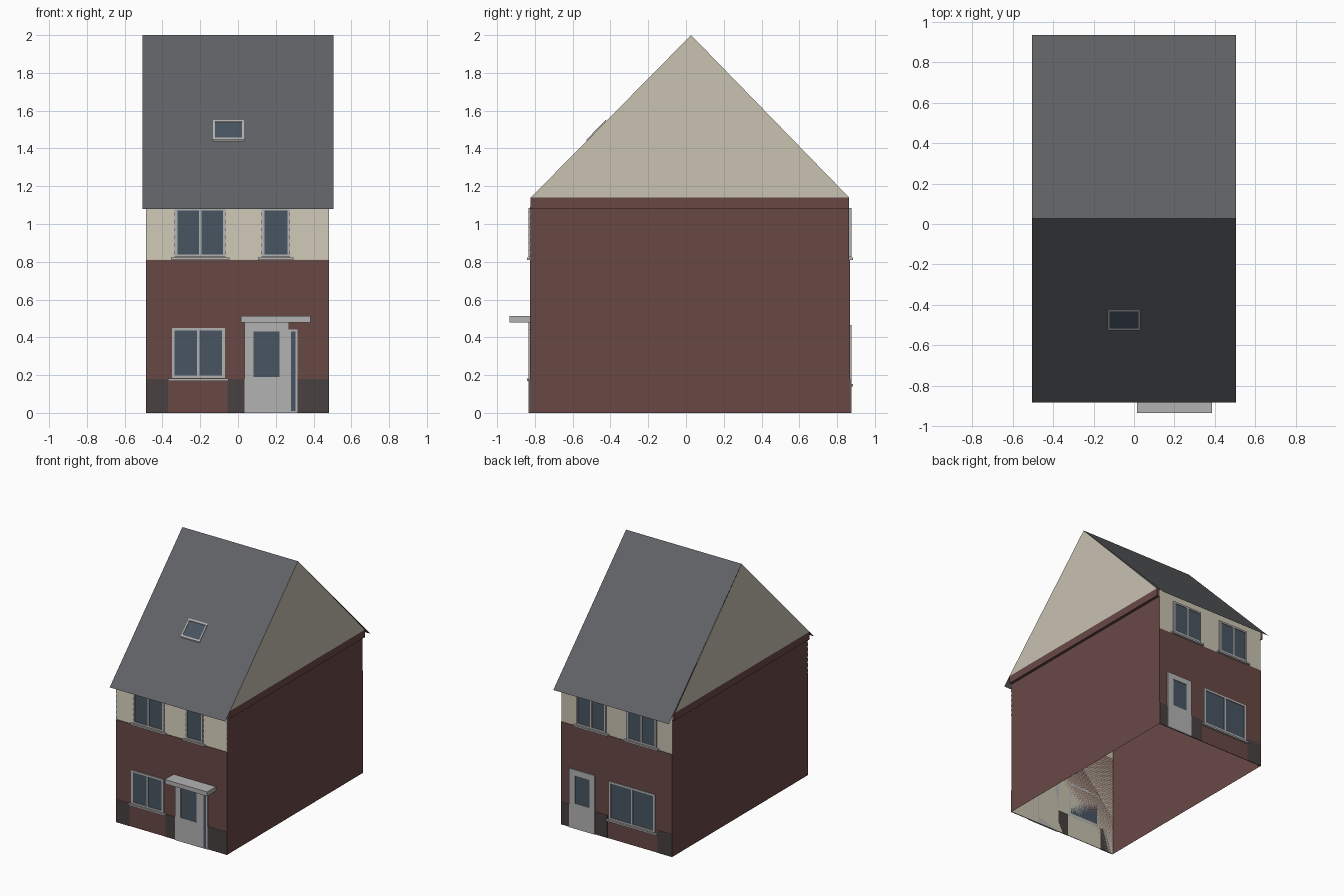
import bpy

if "Cube" in bpy.data.objects:
    bpy.data.objects.remove(bpy.data.objects["Cube"])


def material(name, rgb):
    m = bpy.data.materials.new(name)
    m.diffuse_color = (*rgb, 1)
    m.use_nodes = True
    m.node_tree.nodes["Principled BSDF"].inputs["Base Color"].default_value = m.diffuse_color
    return m


BRICK = material("brick", (0.14, 0.065, 0.06))
CREAM = material("cream", (0.58, 0.54, 0.44))
TILE = material("roof_tile", (0.12, 0.122, 0.13))
GLASS = material("glass", (0.065, 0.09, 0.12))
TRIM = material("trim", (0.45, 0.45, 0.45))
PLINTH = material("plinth", (0.065, 0.052, 0.052))

XL, XR = -0.487, 0.483            # side walls
ROOF_X = 0.505                    # verge
YF, YB = -0.822, 0.864            # inner front and back sheets
RIDGE_Y, RIDGE_Z, EAVE_Z = 0.027, 2.0, 1.08
SLOPE = (RIDGE_Z - EAVE_Z) / 0.908
BRICK_TOP = 0.81


def mesh(name, verts, faces, mat):
    me = bpy.data.meshes.new(name)
    me.from_pydata(verts, [], faces)
    me.materials.append(mat)
    ob = bpy.data.objects.new(name, me)
    bpy.context.collection.objects.link(ob)
    return ob


def prism(name, profile, x0, x1, mat):
    """Extrude a closed (y, z) profile along x."""
    n = len(profile)
    verts = [(x, y, z) for x in (x0, x1) for y, z in profile]
    faces = [tuple(range(n))[::-1], tuple(range(n, 2 * n))]
    faces += [(i, (i + 1) % n, n + (i + 1) % n, n + i) for i in range(n)]
    return mesh(name, verts, faces, mat)


def box(name, x0, x1, y0, y1, z0, z1, mat):
    y0, y1 = min(y0, y1), max(y0, y1)
    return prism(name, [(y0, z0), (y1, z0), (y1, z1), (y0, z1)], x0, x1, mat)


def panel(name, x0, x1, z0, z1, side, depth, mat, start=0.0):
    """Block standing out from the front (side -1) or back (side 1) wall."""
    y = YF if side < 0 else YB
    return box(name, x0, x1, y + side * start, y + side * depth, z0, z1, mat)


def frame(name, x0, x1, z0, z1, side, t=0.014, panes=1, sill=True):
    panel(name + "_glass", x0 + t, x1 - t, z0 + t, z1 - t, side, 0.006, GLASS)
    for tag, a, b in (("bottom", z0, z0 + t), ("top", z1 - t, z1)):
        panel(f"{name}_{tag}_rail", x0, x1, a, b, side, 0.011, TRIM)
    step = (x1 - x0 - t) / panes
    for i in range(panes + 1):
        x = x0 + i * step
        panel(f"{name}_stile_{i}", x, x + t, z0 + t, z1 - t, side, 0.011, TRIM)
    if sill:
        panel(name + "_sill", x0 - 0.02, x1 + 0.02, z0 - 0.016, z0 - 0.003, side, 0.02, TRIM)


def door(name, x0, x1, top, pane, side):
    a, b, c, d = pane
    panel(name + "_left", x0, a, 0, top, side, 0.012, TRIM)
    panel(name + "_right", b, x1, 0, top, side, 0.012, TRIM)
    panel(name + "_lower", a, b, 0, c, side, 0.012, TRIM)
    panel(name + "_upper", a, b, d, top, side, 0.012, TRIM)
    panel(name + "_glass", a, b, c, d, side, 0.008, GLASS)


# Shell: open underneath, cream sheets front and back, brick sides
WALL_TOP = RIDGE_Z - (RIDGE_Y - YF) * SLOPE
mesh("front_sheet", [(XL, YF, 0), (XR, YF, 0), (XR, YF, WALL_TOP), (XL, YF, WALL_TOP)],
     [(0, 1, 2, 3)], CREAM)
mesh("back_sheet", [(XR, YB, 0), (XL, YB, 0), (XL, YB, WALL_TOP), (XR, YB, WALL_TOP)],
     [(0, 1, 2, 3)], CREAM)
mesh("left_wall", [(XL, YB, 0), (XL, YF, 0), (XL, YF, WALL_TOP), (XL, YB, WALL_TOP)],
     [(0, 1, 2, 3)], BRICK)
mesh("right_wall", [(XR, YF, 0), (XR, YB, 0), (XR, YB, WALL_TOP), (XR, YF, WALL_TOP)],
     [(0, 1, 2, 3)], BRICK)
panel("front_brick", XL, XR, 0, BRICK_TOP, -1, 0.004, BRICK)
panel("back_brick", XL, XR, 0, BRICK_TOP, 1, 0.004, BRICK)

# Gables and the brick bands that carry them
for tag, x, wall, s in (("left", -ROOF_X, XL, -1), ("right", ROOF_X, XR, 1)):
    box(tag + "_brick_band", min(x, wall), max(x, wall), YF, YB, EAVE_Z, WALL_TOP, BRICK)
    g = [(x, YF, WALL_TOP), (x, YB, WALL_TOP), (x, RIDGE_Y, RIDGE_Z)]
    mesh(tag + "_gable", g, [(0, 1, 2)[::s]], CREAM)

# Thin roof slopes
for tag, s in (("front", -1), ("back", 1)):
    e = RIDGE_Y + s * 0.908
    v = [(-ROOF_X, e, EAVE_Z), (ROOF_X, e, EAVE_Z),
         (ROOF_X, RIDGE_Y, RIDGE_Z), (-ROOF_X, RIDGE_Y, RIDGE_Z)]
    mesh(tag + "_roof", v, [(0, 1, 2, 3)[::-s]], TILE)


# Roof window, laid along the front slope
def on_slope(name, x0, x1, y0, y1, lift, mat):
    def z(y):
        return RIDGE_Z - (RIDGE_Y - y) * SLOPE
    prism(name, [(y0, z(y0)), (y1, z(y1)), (y1, z(y1) + lift), (y0, z(y0) + lift)],
          x0, x1, mat)


on_slope("skylight_glass", -0.122, 0.022, -0.518, -0.432, 0.004, GLASS)
for i, (a, b, c, d) in enumerate([(-0.132, 0.032, -0.526, -0.517), (-0.132, 0.032, -0.433, -0.424),
                                  (-0.132, -0.122, -0.517, -0.433), (0.022, 0.032, -0.517, -0.433)]):
    on_slope(f"skylight_frame_{i}", a, b, c, d, 0.008, TRIM)

# Front openings
frame("front_ground_window", -0.35, -0.07, 0.185, 0.45, -1, panes=2)
frame("front_upper_left_window", -0.335, -0.065, 0.825, 1.085, -1, panes=2)
frame("front_upper_right_window", 0.125, 0.275, 0.825, 1.085, -1)
door("front_door", 0.035, 0.27, 0.48, (0.083, 0.22, 0.19, 0.43), -1)
frame("front_sidelight", 0.27, 0.315, 0, 0.442, -1, t=0.01, sill=False)
box("porch_canopy", 0.015, 0.385, -0.935, YF, 0.478, 0.512, TRIM)

# Back openings
frame("back_ground_window", -0.34, 0.06, 0.155, 0.455, 1, panes=2)
frame("back_upper_left_window", 0.09, 0.35, 0.825, 1.085, 1, panes=2)
frame("back_upper_right_window", -0.35, -0.09, 0.825, 1.085, 1, panes=2)
door("back_door", 0.185, 0.41, 0.465, (0.23, 0.355, 0.2, 0.42), 1)

# Dark plinth panels between the openings
for i, (a, b, s) in enumerate([(XL, -0.37, -1), (-0.055, 0.035, -1), (0.315, XR, -1),
                               (XL, -0.36, 1), (0.08, 0.185, 1), (0.41, XR, 1)]):
    panel(f"plinth_{i}", a, b, 0, 0.18, s, 0.006, PLINTH)

# Lapped cladding boards on the upper front
BOARD = 0.041
for i, (a, b) in enumerate([(XL, -0.335), (-0.065, 0.125), (0.275, XR)]):
    for k in range(7):
        z = BRICK_TOP + 0.005 + k * BOARD
        prism(f"cladding_{i}_{k}", [(YF, z), (YF, z + BOARD), (YF - 0.001, z + BOARD),
                                    (YF - 0.006, z)], a, b, CREAM)
